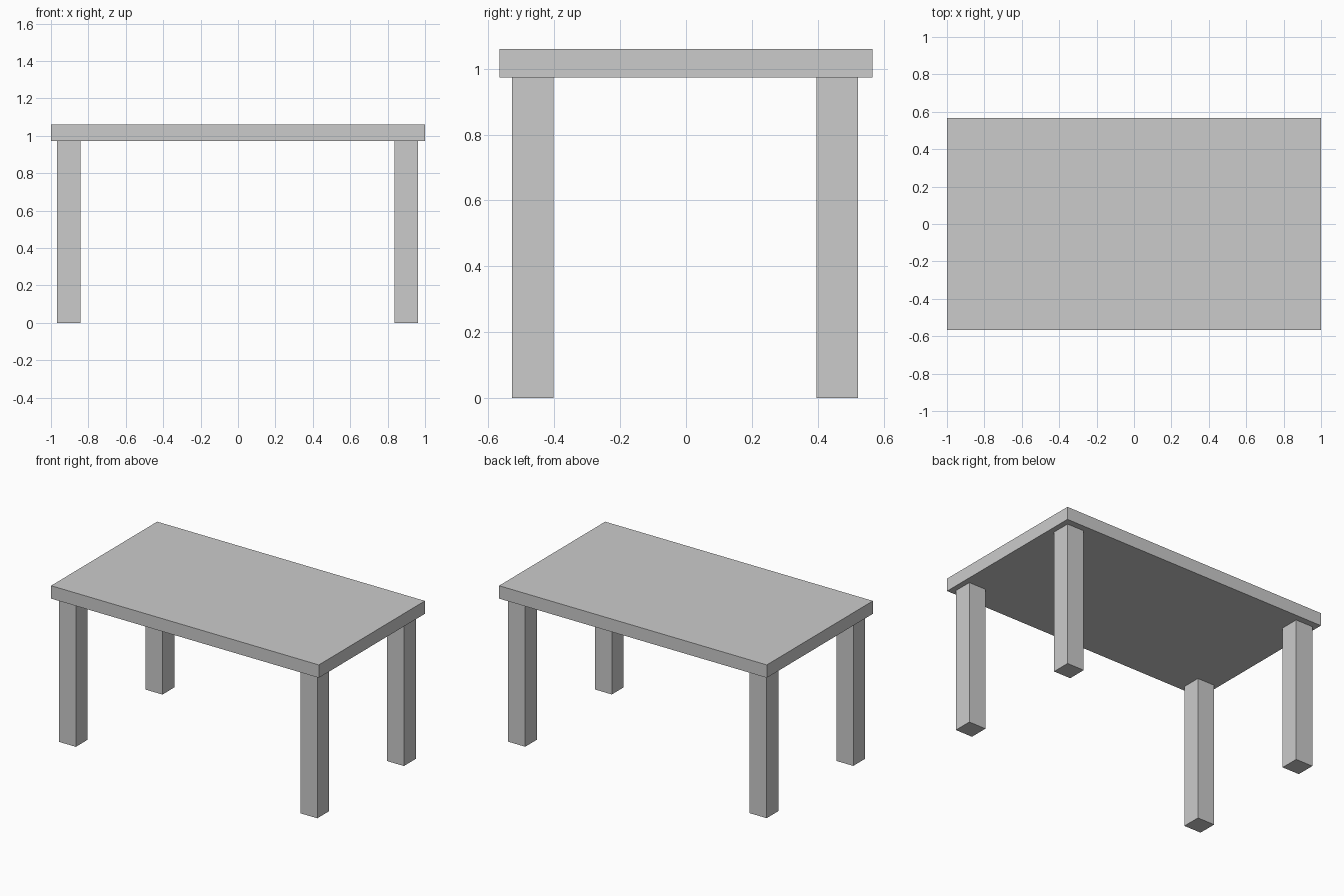
import bpy

# Remove the default cube
cube = bpy.data.objects.get("Cube")
if cube:
    bpy.data.objects.remove(cube, do_unlink=True)

# Single plain grey material
GREY = (0.6, 0.6, 0.6, 1.0)
grey = bpy.data.materials.new("plain_grey")
grey.use_nodes = True
grey.diffuse_color = GREY
grey.node_tree.nodes["Principled BSDF"].inputs["Base Color"].default_value = GREY


def box(name, center, size):
    """Add a flat-faced box with its dimensions applied to the mesh."""
    bpy.ops.mesh.primitive_cube_add(size=1, location=center)
    obj = bpy.context.object
    obj.name = name
    obj.scale = size
    bpy.ops.object.transform_apply(location=False, rotation=False, scale=True)
    obj.data.materials.append(grey)
    return obj


LEG_HEIGHT = 0.973
TOP_HEIGHT = 1.06
LEG_WIDTH = 0.127

# Table top slab
box("table_top", (0, 0, (LEG_HEIGHT + TOP_HEIGHT) / 2),
    (2.0, 1.132, TOP_HEIGHT - LEG_HEIGHT))

# Four square legs, set in slightly from the corners
for side, x in (("right", -0.905), ("left", 0.899)):
    for end, y in (("front", -0.465), ("back", 0.459)):
        box(f"{end}_{side}_leg", (x, y, LEG_HEIGHT / 2),
            (LEG_WIDTH, LEG_WIDTH, LEG_HEIGHT))
